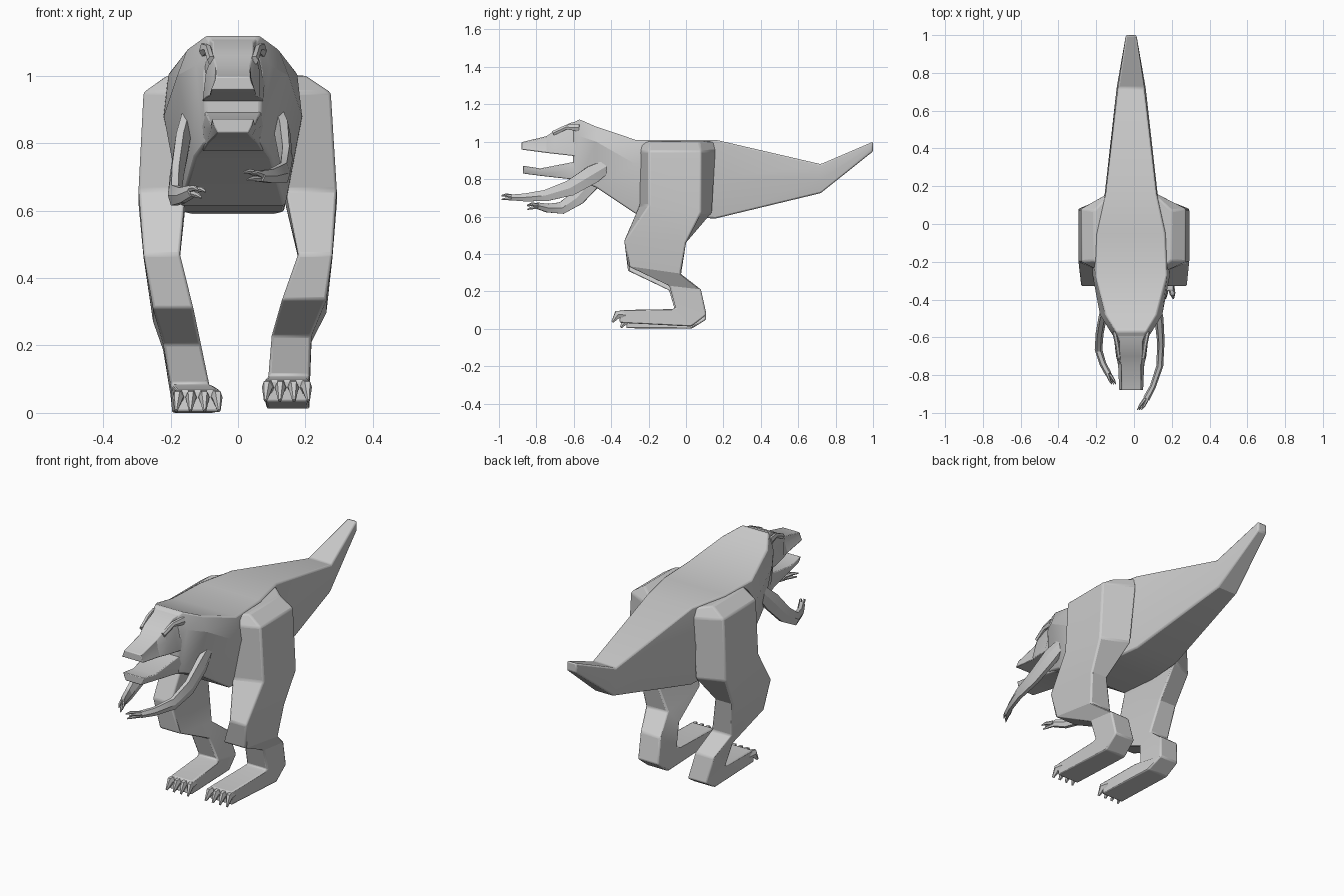
import bpy, bmesh
from mathutils import Vector

CX = -0.015  # body midline


def loft(name, rings, bevel=0.0):
    """Skin a list of equal-length point rings and cap both ends."""
    bm = bmesh.new()
    rows = [[bm.verts.new(p) for p in r] for r in rings]
    n = len(rows[0])
    for a, b in zip(rows, rows[1:]):
        for i in range(n):
            j = (i + 1) % n
            bm.faces.new((a[i], a[j], b[j], b[i]))
    bm.faces.new(rows[0])
    bm.faces.new(rows[-1])
    bmesh.ops.recalc_face_normals(bm, faces=bm.faces)
    me = bpy.data.meshes.new(name)
    bm.to_mesh(me)
    bm.free()
    ob = bpy.data.objects.new(name, me)
    bpy.context.collection.objects.link(ob)
    if bevel:
        m = ob.modifiers.new("soft_edges", "BEVEL")
        m.width, m.segments, m.limit_method = bevel, 2, "ANGLE"
    return ob


def hexa(y, zt, zm, zb, wt, wm, wb):
    """Six-sided body section: top, middle and bottom half widths."""
    pts = [(wt, zt), (wm, zm), (wb, zb), (-wb, zb), (-wm, zm), (-wt, zt)]
    return [(CX + x, y, z) for x, z in pts]


def limb(name, path):
    """Flattened six-sided tube; path rows are x, y, z, half width, half depth."""
    rings = []
    for i, (x, y, z, w, d) in enumerate(path):
        a, b = path[max(i - 1, 0)], path[min(i + 1, len(path) - 1)]
        t = (Vector(b[:3]) - Vector(a[:3])).normalized()
        up = Vector((0, 0, 1))
        up = (up - t * up.dot(t)).normalized()
        side = t.cross(up)
        c = Vector((x, y, z))
        rings.append([c + side * w * u + up * d * v for u, v in
                      ((.5, 1), (1, 0), (.5, -1), (-.5, -1), (-1, 0), (-.5, 1))])
    return loft(name, rings)


# Torso, neck and tail
loft("body", [hexa(*s) for s in (
    (1.0, 1.0, .975, .948, .028, .028, .028),
    (.72, .88, .80, .725, .07, .077, .06),
    (.16, 1.01, .80, .59, .135, .14, .13),
    (-.05, 1.01, .88, .595, .18, .21, .15),
    (-.27, 1.01, .88, .615, .19, .205, .155),
    (-.48, 1.08, 1.0, .755, .135, .165, .115),
    (-.57, 1.12, 1.03, .79, .08, .11, .09),
    (-.605, 1.10, 1.0, .80, .065, .085, .08))], .008)

# Jaws
loft("upper_jaw", [hexa(*s) for s in (
    (-.56, 1.115, 1.03, .92, .08, .10, .09),
    (-.62, 1.10, 1.02, .926, .06, .075, .09),
    (-.70, 1.06, 1.01, .935, .06, .08, .08),
    (-.745, 1.03, .99, .94, .052, .055, .07),
    (-.88, .997, .98, .958, .05, .055, .065))], .004)
loft("lower_jaw", [hexa(*s) for s in (
    (-.54, .905, .85, .775, .09, .095, .09),
    (-.62, .888, .85, .80, .08, .085, .075),
    (-.78, .857, .84, .818, .066, .066, .055),
    (-.872, .872, .85, .83, .062, .056, .046))], .004)

# Brow ridges over the eyes
for s in (1, -1):
    limb("brow", [(CX + s * .088, -.57, 1.075, .012, .02),
                  (CX + s * .074, -.64, 1.078, .012, .012),
                  (CX + s * .064, -.71, 1.045, .012, .012)])

# Legs: front and back profile points, inner flare at front and back
PROFILE = [(-.19, 1.0, .07, 1.0, -.07, .08), (-.20, .95, .08, .95, -.07, .08),
           (-.20, .66, .08, .62, -.05, .06), (-.33, .47, 0, .46, 0, 0),
           (-.31, .335, -.03, .295, 0, 0), (-.09, .23, .08, .21, 0, 0),
           (-.055, .11, .11, .075, 0, 0), (-.08, .105, .03, .012, 0, 0),
           (-.36, .10, -.37, .03, 0, 0)]
RIGHT = [(.20, .12), (.275, .12), (.293, .14), (.28, .178), (.262, .13),
         (.218, .10), (.213, .09), (.212, .085), (.21, .08)]
LEFT = [(-.21, -.14), (-.28, -.14), (-.295, -.155), (-.28, -.172), (-.252, -.132),
        (-.222, -.11), (-.20, -.085), (-.195, -.07), (-.185, -.055)]


def leg(name, xs, low, ends):
    rings = []
    for i, ((fy, fz, by, bz, ff, bf), (xo, xi)) in enumerate(zip(PROFILE, xs)):
        dz = low if i > 3 else 0
        if i == 8:
            (fy, fz, by, bz), dz = ends, 0
        rings.append([(xo, fy, fz - dz), (xo, by, max(bz - dz, 0)),
                      (xi, by + bf, max(bz - dz, 0)), (xi, fy + ff, fz - dz)])
    loft(name, rings, .008)
    # Clawed toes
    fy, fz, by, bz = ends
    xo, xi = xs[-1]
    for k in range(4):
        x = xi + (xo - xi) * (k + .5) / 4
        zc = (fz + bz) / 2
        splay = (x - (xi + xo) / 2) * .2
        limb("toe", [(x, fy + .03, zc + .008, .019, .026),
                     (x + splay, fy - .012, zc + .01, .016, .02),
                     (x + splay * 1.5, fy - .038, zc - .03, .005, .006)])


leg("right_leg", RIGHT, 0, (-.355, .10, -.355, .032))
leg("left_leg", LEFT, .025, (-.31, .07, -.32, .003))

# Arms with fingers
ARMS = {
    "right": [(.115, -.40, .885, .02, .03), (.132, -.50, .825, .024, .048),
              (.142, -.62, .752, .02, .042), (.137, -.75, .712, .018, .03),
              (.10, -.86, .702, .016, .021), (.065, -.925, .702, .018, .016)],
    "left": [(-.145, -.41, .89, .02, .03), (-.165, -.49, .80, .022, .045),
             (-.182, -.58, .70, .021, .04), (-.188, -.665, .645, .02, .032),
             (-.165, -.74, .645, .018, .023), (-.135, -.795, .658, .017, .017)]}
TIPS = {"right": (.027, -.985, .703), "left": (-.108, -.848, .65)}
for side, path in ARMS.items():
    limb(side + "_arm", path)
    p, t = Vector(path[-1][:3]), Vector(TIPS[side])
    for dx, dz in ((.012, .006), (-.01, .01), (0, -.012)):
        o = Vector((dx, 0, dz))
        limb(side + "_finger", [(*(p + o * .6), .009, .009),
                                (*(p.lerp(t, .6) + o + Vector((0, 0, .004))), .007, .007),
                                (*(t + o), .002, .003)])

# Crisp facets with soft bevels
for ob in bpy.context.collection.objects:
    ob.select_set(True)
    bpy.context.view_layer.objects.active = ob
bpy.ops.object.shade_smooth_by_angle(angle=0.4)
